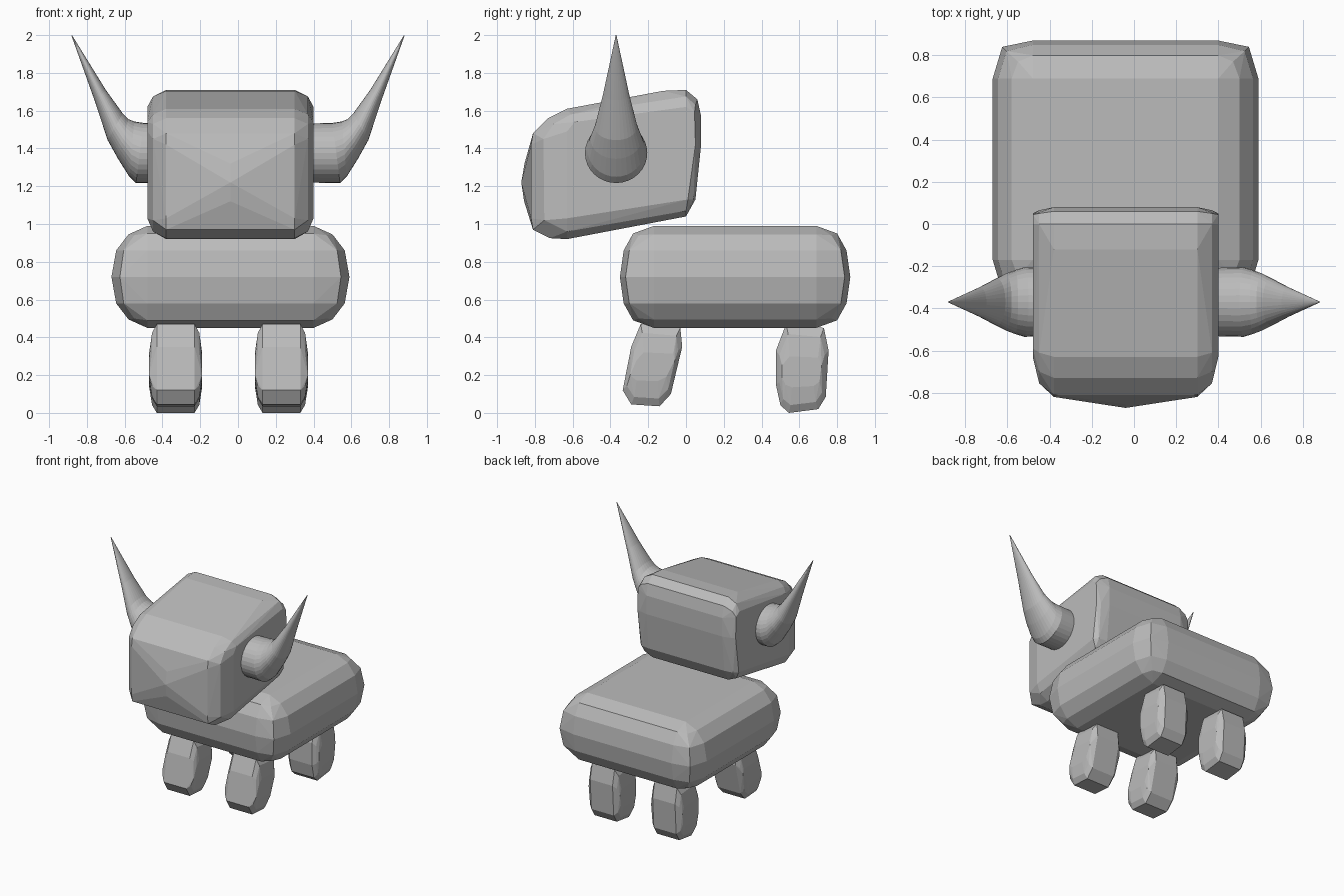
import bpy, bmesh, math
from itertools import product

old = bpy.data.objects.get("Cube")
if old:
    bpy.data.objects.remove(old, do_unlink=True)

grey = bpy.data.materials.new("plain_grey")
grey.use_nodes = True
grey.diffuse_color = (0.5, 0.5, 0.5, 1)
grey.node_tree.nodes["Principled BSDF"].inputs["Base Color"].default_value = (0.5, 0.5, 0.5, 1)

MID = -0.04  # centre line of body and head


def finish(name, bm):
    bmesh.ops.recalc_face_normals(bm, faces=bm.faces)
    mesh = bpy.data.meshes.new(name)
    bm.to_mesh(mesh)
    bm.free()
    mesh.materials.append(grey)
    obj = bpy.data.objects.new(name, mesh)
    bpy.context.collection.objects.link(obj)
    return obj


def hull(name, points):
    """Faceted convex block around a set of points."""
    bm = bmesh.new()
    for p in points:
        bm.verts.new(p)
    res = bmesh.ops.convex_hull(bm, input=bm.verts)
    spare = {g for g in res["geom_interior"] + res["geom_unused"]
             if isinstance(g, bmesh.types.BMVert)}
    bmesh.ops.delete(bm, geom=list(spare), context="VERTS")
    bmesh.ops.dissolve_limit(bm, angle_limit=math.radians(1.5),
                             verts=bm.verts, edges=bm.edges)
    return finish(name, bm)


def mirrored(cx, layers):
    """Side profiles (y, z), each placed at +/- its half width."""
    return [(cx + s * w, y, z) for w, prof in layers for y, z in prof for s in (-1, 1)]


# Body: one corner's worth of points, repeated in all eight octants
corner = [(.44, .43, .27), (.54, .43, .225), (.44, .54, .23), (.51, .51, .22),
          (.605, .43, .14), (.44, .59, .14), (.565, .56, .14),
          (.63, .43, 0), (.44, .61, 0), (.585, .58, 0)]
hull("body", [(MID + a * x, .26 + b * y, .72 + c * z)
              for x, y, z in corner for a, b, c in product((-1, 1), repeat=3)])

# Head: tilted block made of stacked side profiles, with a low nose point
outline = [(-.82, 1.42), (-.81, 1.48), (-.73, 1.56), (-.63, 1.61), (-.12, 1.705), (0, 1.71),
           (.06, 1.66), (.08, 1.57), (.08, 1.42), (.05, 1.13), (0, 1.04),
           (-.63, .92), (-.72, .925), (-.81, .97), (-.82, 1.03)]
shoulder = [(-.755, 1.45), (-.70, 1.53), (-.61, 1.58), (0, 1.675), (.05, 1.63),
            (.065, 1.42), (.04, 1.13), (0, 1.07), (-.63, .96), (-.75, 1.02)]
cheek = [(-.63, 1.49), (-.59, 1.54), (0, 1.62), (.045, 1.59), (.05, 1.42),
         (.01, 1.13), (-.63, 1.03)]
nose = [(-.855, 1.32), (-.872, 1.22), (-.857, 1.12)]
bridge = [(-.83, 1.41), (-.845, 1.22), (-.83, 1.05)]
hull("head", mirrored(MID, [(.34, outline), (.41, shoulder), (.44, cheek),
                            (.18, bridge), (.001, nose)]))

# Legs: slanted rounded blocks
front_leg = [(-.24, .47), (-.29, .35), (-.335, .12), (-.29, .045), (-.14, .035),
             (-.08, .1), (-.02, .35), (-.03, .45)]
hind_leg = [(.53, .47), (.476, .33), (.476, .15), (.50, .04), (.545, 0),
            (.70, .02), (.74, .085), (.755, .33), (.73, .45)]


def inset(prof, k, kz):
    cy = sum(p[0] for p in prof) / len(prof)
    cz = sum(p[1] for p in prof) / len(prof)
    return [(cy + (y - cy) * k, cz + (z - cz) * kz) for y, z in prof]


for end, prof in (("front", front_leg), ("hind", hind_leg)):
    for side, cx in (("right", -.33), ("left", .23)):
        hull(f"{end}_leg_{side}", mirrored(cx, [
            (.1, prof), (.125, inset(prof, .86, .8)), (.14, inset(prof, .75, .35))]))

# Horns: rings given by their outer and inner edge (x, z) and depth radius
rings = [((.30, 1.22), (.30, 1.53), .16), ((.54, 1.217), (.50, 1.535), .165),
         ((.575, 1.25), (.55, 1.543), .152), ((.635, 1.345), (.58, 1.555), .135),
         ((.69, 1.444), (.61, 1.585), .112), ((.76, 1.656), (.70, 1.71), .07),
         ((.882, 1.998), (.879, 2.0), .002)]
SIDES = 32
for side, s in (("right", -1), ("left", 1)):
    bm = bmesh.new()
    loops = []
    for (ox, oz), (ix, iz), r in rings:
        loop = []
        for i in range(SIDES):
            a = 2 * math.pi * i / SIDES
            t = (1 + math.cos(a)) / 2
            loop.append(bm.verts.new((s * (ix + (ox - ix) * t),
                                      -.37 + r * math.sin(a), iz + (oz - iz) * t)))
        loops.append(loop)
    for low, high in zip(loops, loops[1:]):
        for i in range(SIDES):
            j = (i + 1) % SIDES
            bm.faces.new((low[i], low[j], high[j], high[i]))
    bm.faces.new(loops[0])
    bm.faces.new(loops[-1])
    finish(f"horn_{side}", bm)
